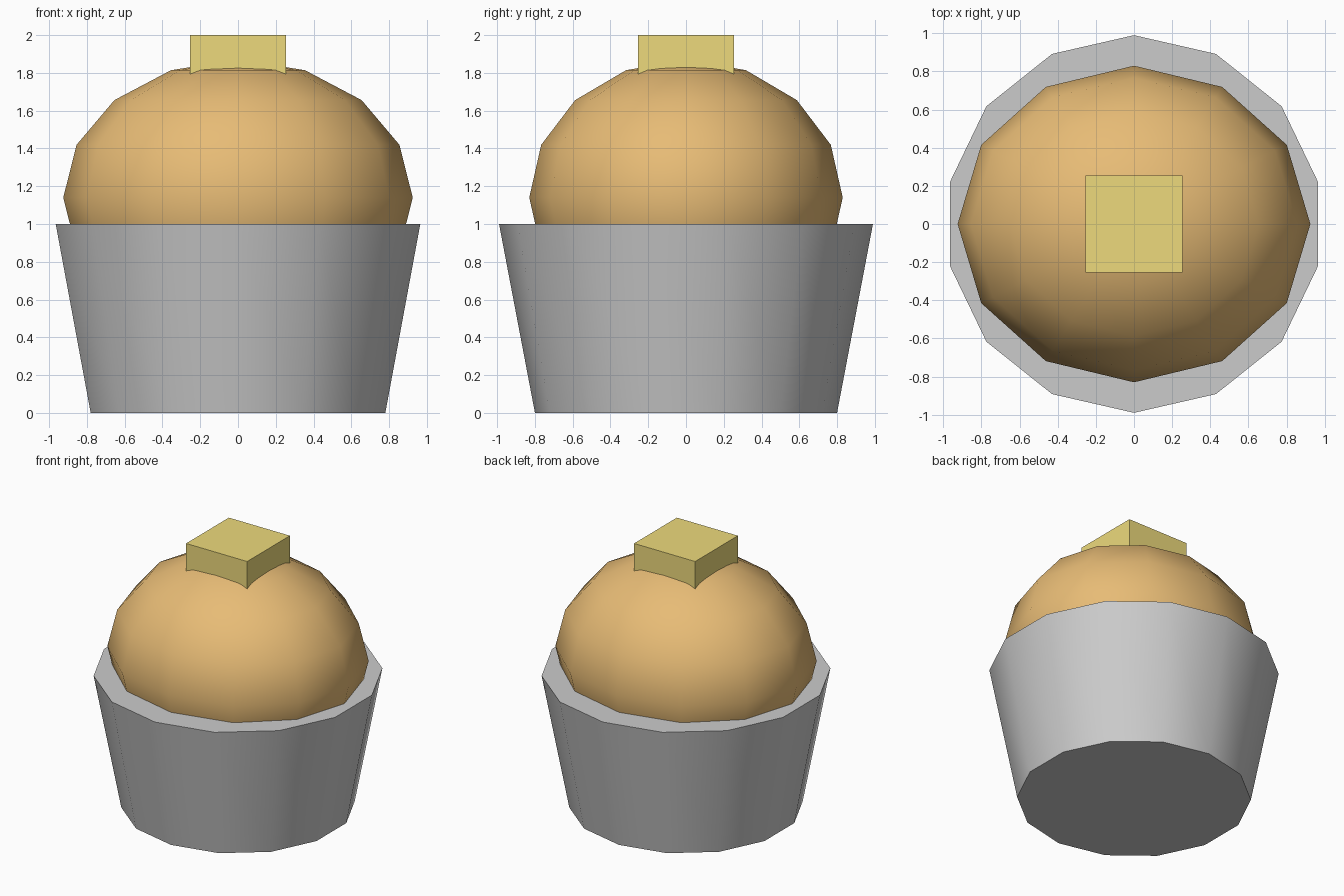
import bpy
from math import radians

if "Cube" in bpy.data.objects:
    bpy.data.objects.remove(bpy.data.objects["Cube"])


def material(name, color):
    mat = bpy.data.materials.new(name)
    mat.diffuse_color = (*color, 1)
    mat.use_nodes = True
    mat.node_tree.nodes["Principled BSDF"].inputs["Base Color"].default_value = mat.diffuse_color
    return mat


# Tapered 14-sided cup, capped at both ends
bpy.ops.mesh.primitive_cone_add(vertices=14, radius1=0.80, radius2=0.99,
                                depth=1.0, location=(0, 0, 0.5))
cup = bpy.context.object
cup.name = "baking_cup"
bpy.ops.object.shade_smooth_by_angle(angle=radians(45))

# Oval cake dome: a low-poly sphere sunk into the cup
bpy.ops.mesh.primitive_uv_sphere_add(segments=12, ring_count=8, radius=1,
                                     location=(0, 0, 1.14))
cake = bpy.context.object
cake.name = "cake_dome"
cake.scale = (0.925, 0.83, 0.73)
bpy.ops.object.transform_apply(location=False, rotation=False, scale=True)
bpy.ops.object.shade_smooth()
cake.data.materials.append(material("baked_brown", (0.80, 0.50, 0.18)))

# Square pat of butter resting in the top of the cake
bpy.ops.mesh.primitive_cube_add(size=1, location=(0, 0, 1.85))
butter = bpy.context.object
butter.name = "butter_pat"
butter.scale = (0.51, 0.51, 0.30)
bpy.ops.object.transform_apply(location=False, rotation=False, scale=True)
butter.data.materials.append(material("butter_yellow", (0.85, 0.70, 0.20)))
